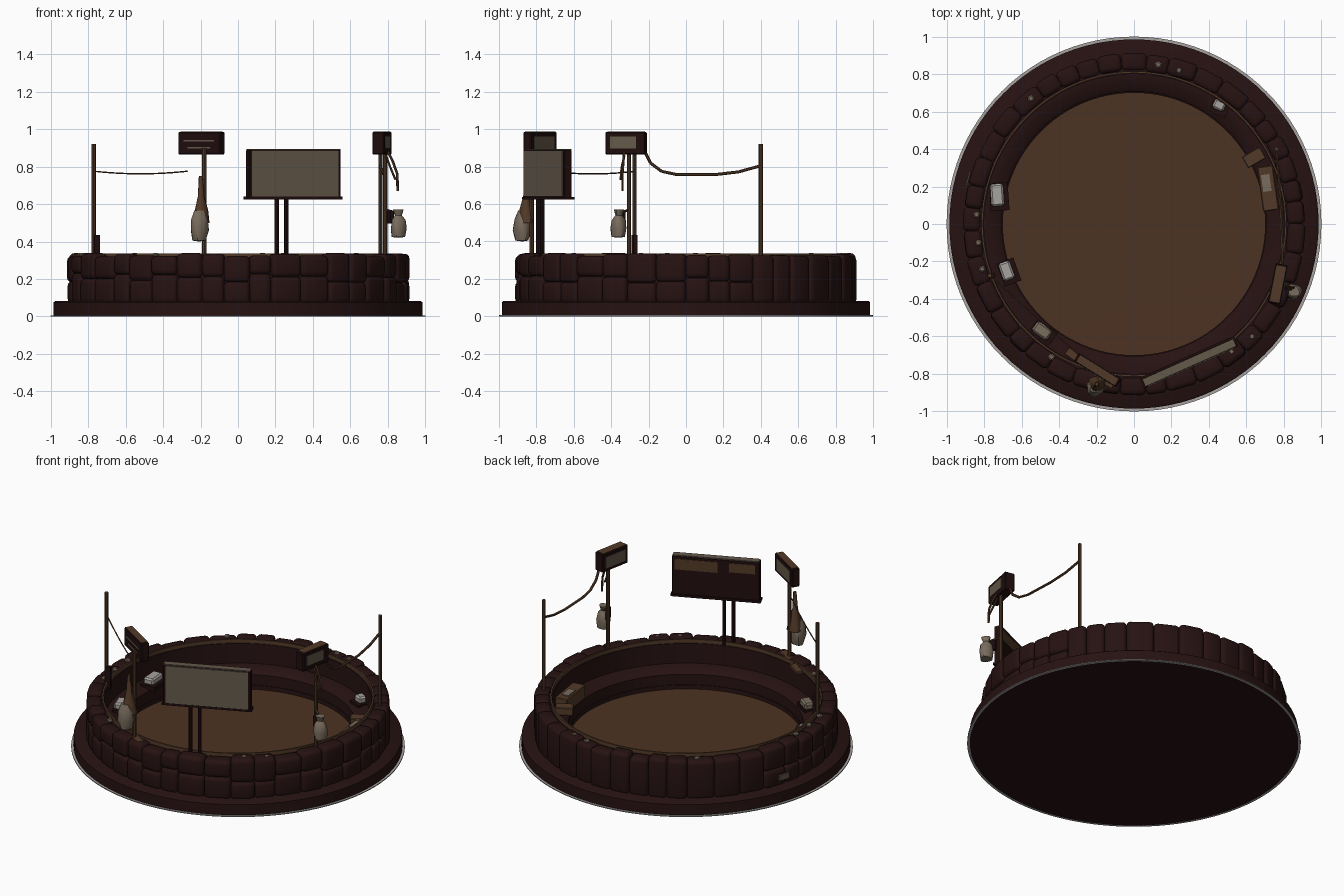
import bpy, bmesh, math, random
from mathutils import Matrix, Vector

if "Cube" in bpy.data.objects:
    bpy.data.objects.remove(bpy.data.objects["Cube"])

random.seed(4)

def mat(name, r, g, b):
    m = bpy.data.materials.new(name)
    m.diffuse_color = (r, g, b, 1)
    m.use_nodes = True
    m.node_tree.nodes["Principled BSDF"].inputs["Base Color"].default_value = m.diffuse_color
    return m

STONE = mat("dark_maroon_stone", 0.020, 0.006, 0.006)
DARK = mat("dark_frame", 0.014, 0.004, 0.004)
EARTH = mat("earth_brown", 0.072, 0.033, 0.016)
WOOD = mat("wood_brown", 0.085, 0.042, 0.021)
TAN = mat("faded_tan", 0.130, 0.100, 0.070)
CLOTH = mat("sack_cloth", 0.190, 0.150, 0.110)
PALE = mat("pale_grey", 0.380, 0.360, 0.350)

def finish(name, bm, m, smooth=True):
    bmesh.ops.recalc_face_normals(bm, faces=bm.faces)
    me = bpy.data.meshes.new(name)
    bm.to_mesh(me)
    bm.free()
    ob = bpy.data.objects.new(name, me)
    bpy.context.collection.objects.link(ob)
    me.materials.append(m)
    if smooth:
        bpy.ops.object.select_all(action='DESELECT')
        bpy.context.view_layer.objects.active = ob
        ob.select_set(True)
        bpy.ops.object.shade_smooth_by_angle(angle=math.radians(40))
    return ob

def add_box(bm, M, c, size, bevel=0.0, seg=1):
    t = bmesh.new()
    bmesh.ops.create_cube(t, size=1)
    bmesh.ops.scale(t, vec=size, verts=t.verts)
    if bevel:
        bmesh.ops.bevel(t, geom=t.edges[:], offset=bevel, segments=seg,
                        profile=0.5, affect='EDGES')
    t.transform(M @ Matrix.Translation(c))
    me = bpy.data.meshes.new("tmp")
    t.to_mesh(me)
    t.free()
    bm.from_mesh(me)
    bpy.data.meshes.remove(me)

def box(name, M, c, size, m, bevel=0.0):
    bm = bmesh.new()
    add_box(bm, M, c, size, bevel)
    return finish(name, bm, m, False)

def tube(name, pts, r, m, sides=8):
    bm = bmesh.new()
    pts = [Vector(p) for p in pts]
    for a, b in zip(pts, pts[1:]):
        d = b - a
        M = Matrix.Translation((a + b) / 2) @ d.to_track_quat('Z', 'Y').to_matrix().to_4x4()
        bmesh.ops.create_cone(bm, cap_ends=True, segments=sides, radius1=r, radius2=r,
                              depth=d.length, matrix=M)
    return finish(name, bm, m)

def lathe(name, prof, m, n=96, loc=(0, 0, 0), closed=False, wob=0.0):
    bm = bmesh.new()
    rings = []
    for r, z in prof:
        if r == 0:
            rings.append([bm.verts.new((loc[0], loc[1], loc[2] + z))] * n)
            continue
        ring = []
        for i in range(n):
            a = math.tau * i / n
            k = r * (1 + wob * math.sin(3 * a + 20 * z))
            ring.append(bm.verts.new((loc[0] + k * math.cos(a), loc[1] + k * math.sin(a), loc[2] + z)))
        rings.append(ring)
    pairs = list(zip(rings, rings[1:])) + ([(rings[-1], rings[0])] if closed else [])
    for p, q in pairs:
        for i in range(n):
            j = (i + 1) % n
            f = list(dict.fromkeys([p[i], p[j], q[j], q[i]]))
            bm.faces.new(f)
    return finish(name, bm, m)

def frame(x, y, z, deg):
    return Matrix.Translation((x, y, z)) @ Matrix.Rotation(math.radians(deg), 4, 'Z')

def sag(a, b, depth, n=12):
    a, b = Vector(a), Vector(b)
    return [a.lerp(b, i / n) - Vector((0, 0, depth * 4 * (i / n) * (1 - i / n))) for i in range(n + 1)]

I = Matrix.Identity(4)

# Round base, backing wall, inner ledge and arena floor
lathe("base_disc", [(0, 0), (0.985, 0), (0.985, 0.075), (0.975, 0.082), (0.70, 0.082), (0.70, 0.04), (0, 0.04)], STONE)
lathe("base_edge_ring", [(0.984, 0.0), (1.0, 0.0), (1.0, 0.006), (0.984, 0.006)], PALE, closed=True)
lathe("backing_wall", [(0.88, 0.07), (0.88, 0.31), (0.80, 0.31), (0.80, 0.07)], STONE, closed=True)
lathe("inner_ledge", [(0.81, 0.05), (0.81, 0.18), (0.80, 0.18), (0.72, 0.165), (0.705, 0.15), (0.705, 0.05)],
      STONE, closed=True)
lathe("wall_lip", [(0.805, 0.30), (0.815, 0.30), (0.815, 0.335), (0.805, 0.335)], WOOD, closed=True)
lathe("arena_floor", [(0, 0.058), (0.706, 0.055), (0.706, 0.042), (0, 0.042)], EARTH)

# Ring of rounded stones, two courses in front and single tall stones at the back
bm = bmesh.new()
count = 40
widths = [random.uniform(0.8, 1.25) for _ in range(count)]
ang = 0.0
for w in widths:
    step = math.tau * w / sum(widths)
    mid = ang + step / 2
    ang += step
    split = 0.20 + random.uniform(-0.02, 0.03)
    top = 0.33 + random.uniform(-0.012, 0.006)
    rows = [(0.07, split), (split, top)] if math.sin(mid) < 0.35 else [(0.07, top)]
    for lo, hi in rows:
        r = 0.863 + random.uniform(-0.005, 0.004)
        M = frame(r * math.cos(mid), r * math.sin(mid), (lo + hi) / 2, math.degrees(mid))
        add_box(bm, M, (0, 0, 0), (0.095, step * 0.90, hi - lo + 0.004), 0.026, 3)
finish("wall_stones", bm, STONE)

# Large billboard on two posts
B = frame(0.295, -0.74, 0.76, 24)
box("billboard_body", B, (0, 0, 0), (0.535, 0.045, 0.26), DARK, 0.004)
box("billboard_panel", B, (0, -0.024, 0.003), (0.505, 0.008, 0.245), TAN)
box("billboard_top", B, (0, 0, 0.131), (0.53, 0.042, 0.006), TAN)
box("billboard_sill", B, (0, 0.004, -0.128), (0.55, 0.06, 0.014), DARK)
box("billboard_back_patch_a", B, (0.12, 0.0235, 0.075), (0.26, 0.004, 0.07), WOOD)
box("billboard_back_patch_b", B, (-0.16, 0.0235, 0.08), (0.16, 0.004, 0.06), WOOD)
for i, (x, y) in enumerate([(0.207, -0.79), (0.258, -0.768)]):
    tube(f"billboard_post_{i}", [(x, y, 0.10), (x, y, 0.65)], 0.012, DARK)

# Two small sign boxes with panels on both sides
def sign(name, M, length, thick):
    box(name + "_box", M, (0, 0, 0), (length, thick, 0.12), DARK, 0.005)
    box(name + "_top", M, (0, 0, 0.06), (length * 0.9, thick * 0.85, 0.006), WOOD)
    box(name + "_back_panel", M, (0, thick / 2, 0), (length * 0.75, 0.006, 0.075), TAN)

S1 = frame(-0.195, -0.78, 0.925, -32)
S2 = frame(0.768, -0.32, 0.925, 79)
sign("left_sign", S1, 0.265, 0.05)
sign("right_sign", S2, 0.215, 0.065)
for i, z in enumerate((0.012, -0.025)):
    box(f"left_sign_stripe_{i}", S1, (0.0, -0.025, z), (0.19 - 0.05 * i, 0.006, 0.008), TAN)
box("right_sign_front_panel", S2, (-0.01, -0.0325, 0.005), (0.14, 0.006, 0.065), TAN)

# Wooden poles
for name, x, y, z in [("left_sign_pole", -0.18, -0.825, 0.90), ("right_sign_pole", 0.785, -0.305, 0.90),
                      ("back_pole", 0.76, 0.40, 0.92), ("left_pole", -0.77, -0.275, 0.92)]:
    tube(name, [(x, y, 0.12), (x, y, z)], 0.0115, WOOD)
box("left_pole_brace", frame(-0.755, -0.275, 0.36, 20), (0, 0, 0), (0.03, 0.025, 0.15), DARK)

# Slack cables
tube("right_cable", [(0.79, -0.215, 0.87), (0.79, -0.19, 0.82), (0.79, -0.13, 0.775), (0.788, -0.05, 0.758),
                     (0.78, 0.15, 0.757), (0.77, 0.28, 0.772), (0.76, 0.40, 0.805)], 0.008, WOOD, 6)
tube("left_cable", sag((-0.77, -0.275, 0.775), (-0.27, -0.72, 0.775), 0.014), 0.004, WOOD, 5)
tube("hanging_wire_a", [(0.80, -0.33, 0.88), (0.825, -0.335, 0.83), (0.85, -0.34, 0.76), (0.852, -0.34, 0.67)], 0.007, WOOD, 6)
tube("hanging_wire_b", [(0.79, -0.33, 0.86), (0.815, -0.345, 0.79), (0.84, -0.35, 0.73)], 0.006, WOOD, 6)

# Hanging sacks
lathe("left_sack", [(0, 0), (0.035, 0.005), (0.048, 0.06), (0.043, 0.12), (0.025, 0.165), (0, 0.17)],
      CLOTH, 14, (-0.208, -0.875, 0.40), wob=0.12)
lathe("left_sack_neck", [(0, 0), (0.046, 0.0), (0.035, 0.07), (0.017, 0.14), (0.01, 0.25), (0, 0.25)],
      WOOD, 12, (-0.198, -0.855, 0.50), wob=0.1)
lathe("right_sack", [(0, 0), (0.036, 0.004), (0.042, 0.05), (0.036, 0.095), (0.018, 0.12), (0.028, 0.15), (0, 0.148)],
      CLOTH, 14, (0.855, -0.36, 0.42), wob=0.1)
tube("right_sack_strap", [(0.785, -0.305, 0.57), (0.82, -0.33, 0.56), (0.855, -0.36, 0.54)], 0.007, WOOD, 6)
box("right_sack_flap", frame(0.815, -0.35, 0.53, 20), (0, 0, 0), (0.02, 0.05, 0.07), DARK)

# Crate and plank on the right of the ledge
C = frame(0.715, 0.19, 0.205, 8)
box("ledge_crate", C, (0, 0, 0), (0.085, 0.24, 0.09), WOOD, 0.005)
box("crate_cloth", C, (-0.005, 0.03, 0.047), (0.045, 0.09, 0.008), CLOTH)
box("leaning_plank", frame(0.64, 0.355, 0.21, 30), (0, 0, 0), (0.11, 0.07, 0.05), WOOD, 0.004)

# Wooden offcuts lying on the front left of the wall
for i, (x, y, a) in enumerate([(-0.31, -0.71, -35), (-0.16, -0.83, -30)]):
    box(f"wall_offcut_{i}", frame(x, y, 0.325, a), (0, 0, 0), (0.12, 0.045, 0.02), WOOD, 0.003)

# Pale bundles on the ledge
for i, (x, y, sx, sy, a, m) in enumerate([(-0.73, 0.155, 0.07, 0.12, 4, PALE), (-0.68, -0.25, 0.065, 0.10, 20, PALE),
                                          (-0.49, -0.57, 0.10, 0.065, -35, CLOTH), (0.455, 0.635, 0.065, 0.055, -25, PALE)]):
    M = frame(x, y, 0.195, a)
    box(f"ledge_bundle_{i}", M, (0, 0, 0), (sx, sy, 0.05), m, 0.01)
    box(f"bundle_base_{i}", M, (0.01, -0.01, -0.025), (sx + 0.03, sy + 0.03, 0.03), DARK)

# Small pebbles on the wall top and a patch on the outer face
bm = bmesh.new()
for x, y in [(0.13, 0.85), (0.24, 0.82), (-0.55, 0.67), (-0.84, 0.05), (-0.83, -0.10),
             (-0.81, -0.24), (0.63, -0.60), (-0.44, -0.71), (0.52, -0.68)]:
    add_box(bm, frame(x, y, 0.328, random.uniform(0, 90)), (0, 0, 0), (0.032, 0.032, 0.02), 0.007)
finish("wall_pebbles", bm, CLOTH, False)
box("outer_wall_patch", frame(-0.885, 0.24, 0.13, 165), (0, 0, 0), (0.012, 0.08, 0.04), TAN, 0.003)
